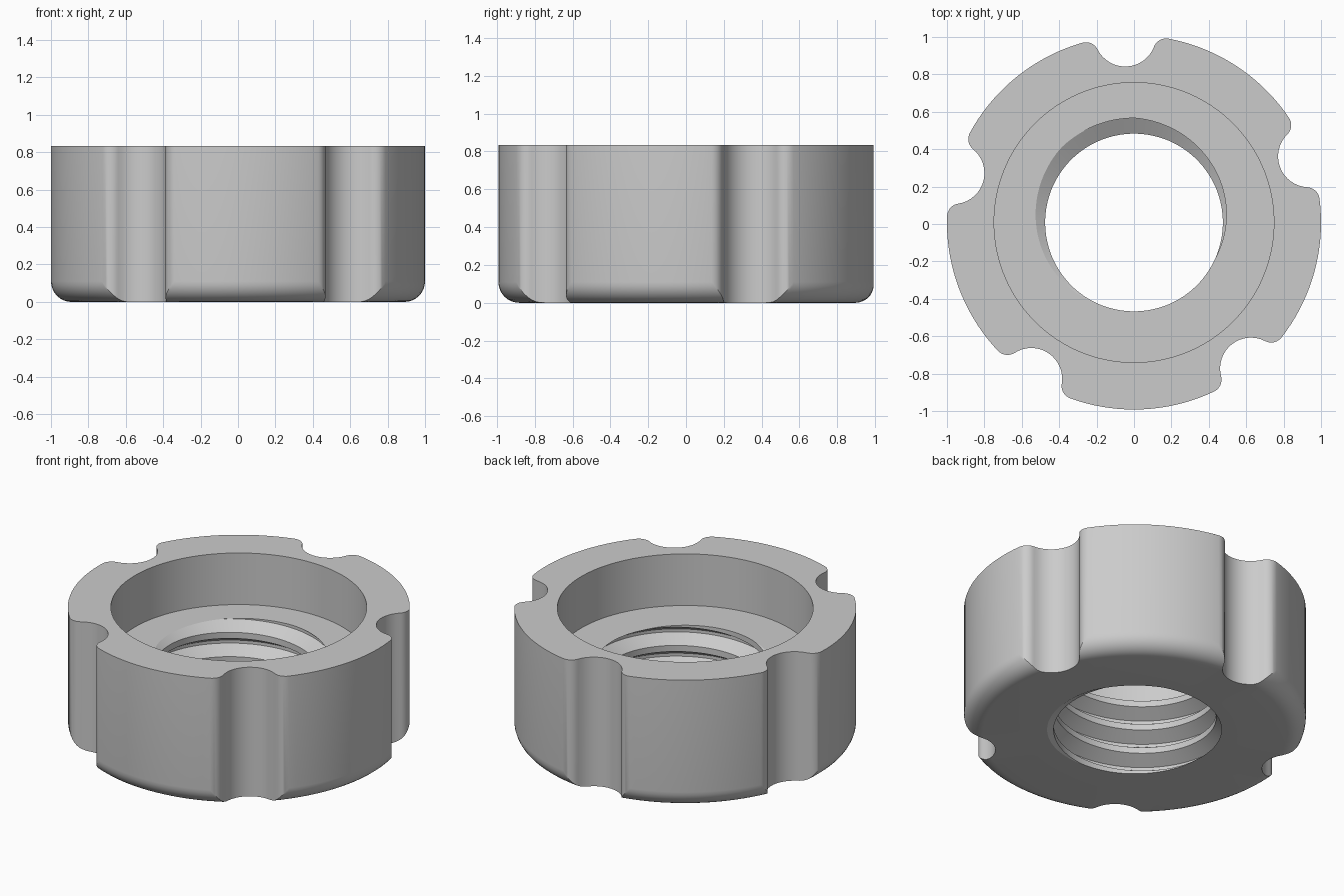
import bpy, bmesh, math
from math import sin, cos, pi, tau, radians, degrees

cube = bpy.data.objects.get("Cube")
if cube:
    bpy.data.objects.remove(cube)

# Main sizes
R, TOP, CENTRE_Y = 1.0, 0.833, 0.008
BORE_R, LEDGE_Z = 0.748, 0.50
EDGE = 0.11                                  # rounding of the lower rim
NOTCHES, NOTCH_TURN = 5, radians(92.7)
NOTCH_R, LIP_R = 0.165, 0.07
MINOR, MAJOR, PITCH = 0.475, 0.558, 0.157
ROOT_TURN = radians(112)                     # where the thread root meets the ledge
ROOT_HALF, CREST_HALF = PITCH / 16, PITCH / 8


def lerp(a, b, t):
    return a + (b - a) * t


def half_sector():
    """Polar outline (angle, radius) from a notch's middle to halfway to the next."""
    d, reach = R - LIP_R, NOTCH_R + LIP_R
    beta = math.acos((R * R + d * d - reach * reach) / (2 * R * d))
    cx, cy = d * cos(beta), d * sin(beta)
    join = math.atan2(cy, cx - R)
    pts = []
    for i in range(9):                       # hollow of the notch
        a = lerp(pi, join, i / 8)
        pts.append((R + NOTCH_R * cos(a), NOTCH_R * sin(a)))
    for i in range(1, 9):                    # rounded lip
        a = lerp(join - pi, beta, i / 8)
        pts.append((cx + LIP_R * cos(a), cy + LIP_R * sin(a)))
    polar = [(math.atan2(y, x), math.hypot(x, y)) for x, y in pts]
    end = pi / NOTCHES
    return polar + [(lerp(beta, end, i / 9), R) for i in range(1, 10)]


def thread_radius(offset):
    """Hole radius at a height offset from the nearest thread root."""
    off = abs((offset + PITCH / 2) % PITCH - PITCH / 2)
    t = (off - ROOT_HALF) / (PITCH / 2 - ROOT_HALF - CREST_HALF)
    return lerp(MAJOR, MINOR, min(1, max(0, t)))


def column(angle, rho):
    """Closed (radius, height) section of the nut at one angle."""
    root = LEDGE_Z + PITCH * (angle - ROOT_TURN) / tau
    sec = []
    for turn in range(-7, 4):                # helical thread
        for s in (-ROOT_HALF, ROOT_HALF, PITCH / 2 - CREST_HALF, PITCH / 2 + CREST_HALF):
            z = min(LEDGE_Z, max(0, root + turn * PITCH + s))
            sec.append((thread_radius(z - root), z))
    sec += [(BORE_R, LEDGE_Z), (BORE_R, TOP), (rho, TOP)]
    inner = R - EDGE
    start = math.acos(min(1, max(0, (rho - inner) / EDGE)))
    for i in range(9):                       # rounded lower rim, cut by the notches
        a = lerp(start, pi / 2, i / 8)
        sec.append((min(rho, inner + EDGE * cos(a)), EDGE * (1 - sin(a))))
    return sec


# Outline all the way round
half = half_sector()
sector = [(-a, r) for a, r in reversed(half[1:])] + half[:-1]
outline = [(NOTCH_TURN + k * tau / NOTCHES + a, r) for k in range(NOTCHES) for a, r in sector]
outline.append((outline[0][0] + tau, outline[0][1]))

# Skin the sections into one solid
bm = bmesh.new()
grid = [[bm.verts.new((r * cos(a), r * sin(a) + CENTRE_Y, z)) for r, z in column(a, rho)]
        for a, rho in outline]
for c0, c1 in zip(grid, grid[1:]):
    for i in range(len(c0)):
        j = (i + 1) % len(c0)
        bm.faces.new((c0[i], c1[i], c1[j], c0[j]))
bmesh.ops.remove_doubles(bm, verts=bm.verts, dist=0.0002)
bmesh.ops.dissolve_degenerate(bm, edges=bm.edges, dist=0.0001)
bmesh.ops.recalc_face_normals(bm, faces=bm.faces)
mesh = bpy.data.meshes.new("notched_nut")
bm.to_mesh(mesh)
bm.free()
nut = bpy.data.objects.new("notched_nut", mesh)
bpy.context.collection.objects.link(nut)

# Plain grey metal
mat = bpy.data.materials.new("light_grey")
mat.use_nodes = True
grey = (0.6, 0.6, 0.6, 1)
mat.diffuse_color = grey
mat.node_tree.nodes["Principled BSDF"].inputs["Base Color"].default_value = grey
mesh.materials.append(mat)

bpy.context.view_layer.objects.active = nut
nut.select_set(True)
bpy.ops.object.shade_smooth_by_angle(angle=radians(30))
